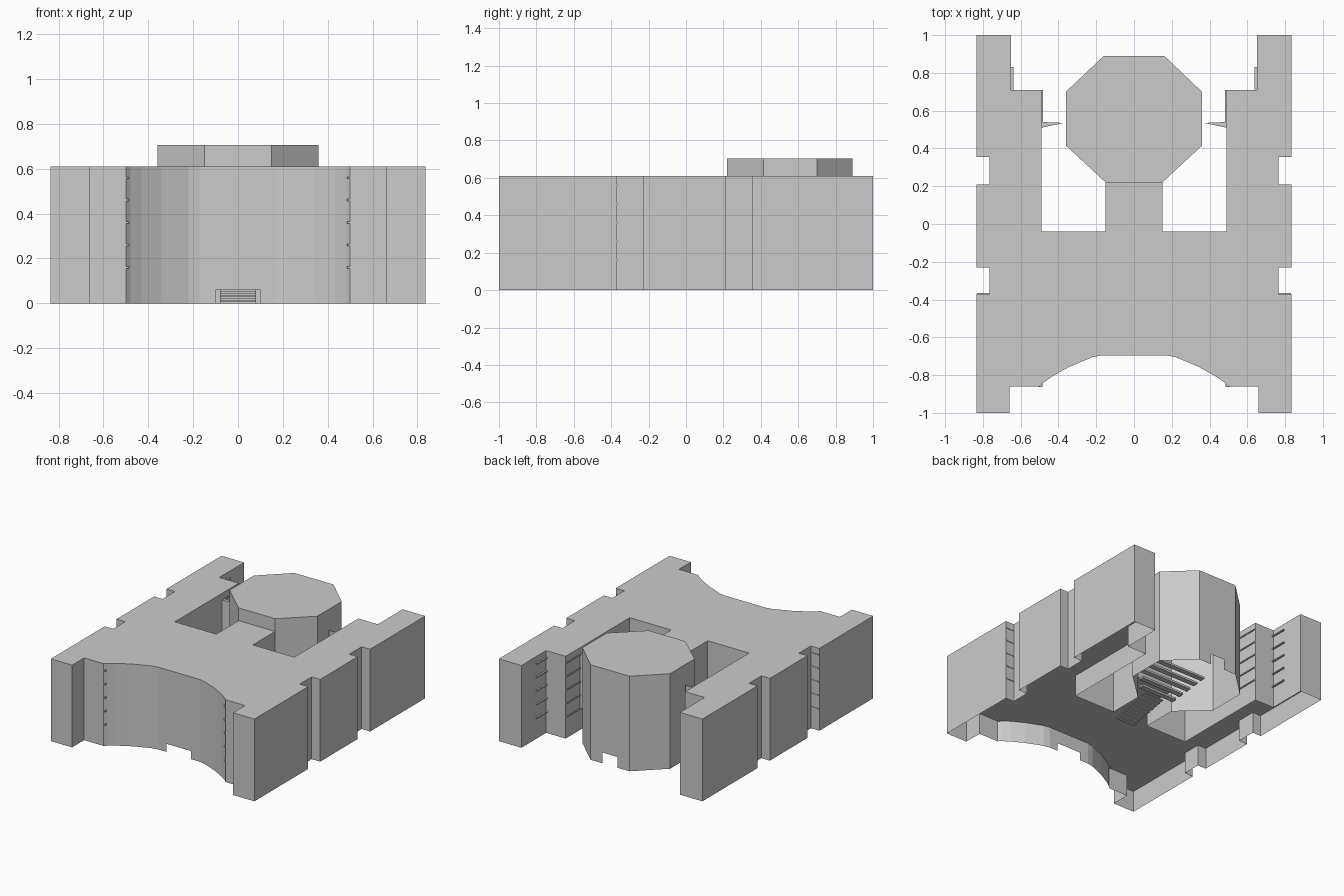
import bpy, bmesh

if "Cube" in bpy.data.objects:
    bpy.data.objects.remove(bpy.data.objects["Cube"])

ROOF, DOME, CEIL = 0.61, 0.705, 0.16
FLOORS = [0.16, 0.26, 0.36, 0.46, 0.56]


def finish(bm, name):
    bmesh.ops.remove_doubles(bm, verts=bm.verts, dist=1e-5)
    bmesh.ops.recalc_face_normals(bm, faces=bm.faces)
    me = bpy.data.meshes.new(name)
    bm.to_mesh(me)
    bm.free()
    ob = bpy.data.objects.new(name, me)
    bpy.context.collection.objects.link(ob)
    return ob


def polygon(bm, pts):
    return bm.faces.new([bm.verts.new(p) for p in pts])


def wall(bm, a, b, z0, z1):
    polygon(bm, [(*a, z0), (*b, z0), (*b, z1), (*a, z1)])


def shell(name, half, top, ceilings, doors, low=None):
    """Thin-walled mass from a half outline (x >= 0) mirrored across x = 0.
    doors: {y: (half width, height)}; low: (y, z) raises one cross wall."""
    pts = half + [(-x, y) for x, y in reversed(half)]
    bm = bmesh.new()
    for a, b in zip(pts, pts[1:] + pts[:1]):
        across = abs(a[0] + b[0]) < 1e-6 and a[1] == b[1]
        if across and a[1] in doors:
            w, h = doors[a[1]]
            s = 1 if a[0] > 0 else -1
            p, q = (s * w, a[1]), (-s * w, a[1])
            wall(bm, a, p, 0, top)
            wall(bm, q, b, 0, top)
            wall(bm, p, q, h, top)
        elif across and low and a[1] == low[0]:
            wall(bm, a, b, low[1], top)
        else:
            wall(bm, a, b, 0, top)
    for z in [top] + ceilings:
        polygon(bm, [(x, y, z) for x, y in pts])
    return finish(bm, name)


def boxes(name, items):
    """Boxes given as (x0, x1, y0, y1, z0, z1), joined in one object."""
    bm = bmesh.new()
    for x0, x1, y0, y1, z0, z1 in items:
        vs = bmesh.ops.create_cube(bm, size=1)["verts"]
        for v in vs:
            v.co = ((x0 + x1) / 2 + v.co.x * (x1 - x0),
                    (y0 + y1) / 2 + v.co.y * (y1 - y0),
                    (z0 + z1) / 2 + v.co.z * (z1 - z0))
    return finish(bm, name)


# main block with side notches, rear wings and concave front
main_half = [(0.17, -0.695), (0.22, -0.705), (0.34, -0.755), (0.43, -0.805),
             (0.48, -0.84), (0.50, -0.86), (0.66, -0.86), (0.66, -1), (0.835, -1),
             (0.835, -0.37), (0.765, -0.37), (0.765, -0.23), (0.835, -0.23),
             (0.835, 0.21), (0.765, 0.21), (0.765, 0.355), (0.835, 0.355),
             (0.835, 1), (0.65, 1), (0.65, 0.71), (0.49, 0.71), (0.49, -0.04),
             (0.15, -0.04), (0.15, 0.22)]
shell("main_building", main_half, ROOF, [CEIL], {-0.695: (0.1, 0.06)}, (0.22, CEIL))

# octagonal hall, open toward the link, with a rear door
hall_half = [(0.15, 0.22), (0.36, 0.415), (0.36, 0.70), (0.16, 0.89)]
shell("octagonal_hall", hall_half, DOME, [], {0.89: (0.06, 0.08)}, (0.22, CEIL))

# floor slab edges poking through the walls
ledges = []
for s in (-1, 1):
    for z in FLOORS:
        for x0, x1, y0, y1 in ((0.638, 0.652, 0.71, 0.83), (0.483, 0.492, 0.54, 0.71),
                               (0.485, 0.505, -0.863, -0.845), (0.765, 0.83, -0.372, -0.366)):
            xa, xb = sorted((s * x0, s * x1))
            ledges.append((xa, xb, y0, y1, z - 0.004, z + 0.004))
boxes("floor_edges", ledges)

# wedge fins between wings and hall
for s, side in ((-1, "left"), (1, "right")):
    bm = bmesh.new()
    tri = [(s * 0.49, 0.54), (s * 0.37, 0.535), (s * 0.49, 0.51)]
    for a, b in zip(tri, tri[1:] + tri[:1]):
        wall(bm, a, b, CEIL, 0.56)
    for z in (CEIL, 0.56):
        polygon(bm, [(*p, z) for p in tri])
    finish(bm, "wedge_fin_" + side)

# entrance stair through the link, then seating tiers in the hall
boxes("entrance_stair", [(-0.08, 0.08, -0.10 + 0.035 * i, -0.065 + 0.035 * i,
                          0.0075 * i, 0.0075 * (i + 1)) for i in range(9)])
boxes("seating_tiers", [(-0.15 - 0.03 * i, 0.15 + 0.03 * i, 0.23 + 0.04 * i, 0.27 + 0.04 * i,
                         0.07 + 0.035 * i, 0.085 + 0.035 * i) for i in range(5)])
